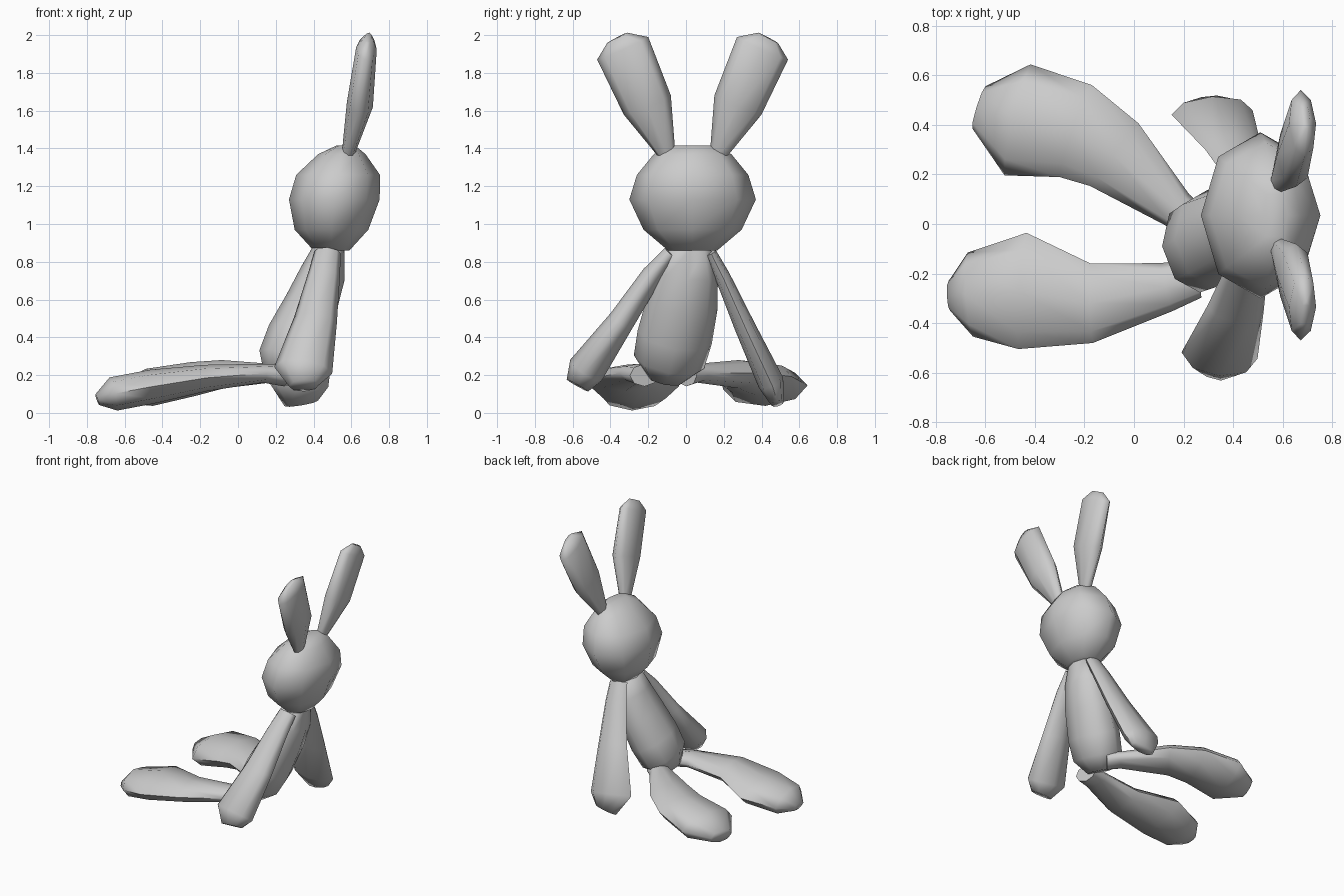
import bpy, bmesh, math
from mathutils import Vector

if "Cube" in bpy.data.objects:
    bpy.data.objects.remove(bpy.data.objects["Cube"])

grey = bpy.data.materials.new("soft_grey")
grey.use_nodes = True
colour = (0.6, 0.6, 0.6, 1)
grey.diffuse_color = colour
grey.node_tree.nodes["Principled BSDF"].inputs["Base Color"].default_value = colour

X, Y, Z = Vector((1, 0, 0)), Vector((0, 1, 0)), Vector((0, 0, 1))


def loft(name, rings, wide, axis=None, sides=8):
    """Skin a limb through rings of (x, y, z, half width, half thickness)."""
    bm = bmesh.new()
    centres = [Vector(r[:3]) for r in rings]
    loops = []
    for i, (c, r) in enumerate(zip(centres, rings)):
        ahead = centres[min(i + 1, len(rings) - 1)]
        behind = centres[max(i - 1, 0)]
        t = axis or (ahead - behind).normalized()
        u = (wide - t * wide.dot(t)).normalized()
        v = t.cross(u)
        loop = []
        for k in range(sides):
            a = math.tau * k / sides
            loop.append(bm.verts.new(c + u * r[3] * math.cos(a) + v * r[4] * math.sin(a)))
        loops.append(loop)
    for a, b in zip(loops, loops[1:]):
        for k in range(sides):
            n = (k + 1) % sides
            bm.faces.new((a[k], a[n], b[n], b[k]))
    bm.faces.new(loops[0][::-1])
    bm.faces.new(loops[-1])
    bmesh.ops.recalc_face_normals(bm, faces=bm.faces)
    mesh = bpy.data.meshes.new(name)
    bm.to_mesh(mesh)
    bm.free()
    mesh.materials.append(grey)
    obj = bpy.data.objects.new(name, mesh)
    bpy.context.collection.objects.link(obj)
    bpy.ops.object.select_all(action="DESELECT")
    obj.select_set(True)
    bpy.context.view_layer.objects.active = obj
    bpy.ops.object.shade_smooth_by_angle(angle=math.radians(75))


# Leaning torso
loft("body", [
    (.485, .02, .88, .11, .08), (.45, .01, .74, .16, .12),
    (.39, -.02, .58, .19, .14), (.31, -.06, .40, .20, .16),
    (.25, -.09, .27, .19, .15), (.21, -.11, .18, .10, .08)], Y)

# Wide rounded head
MID = .035
loft("head", [
    (.495, MID, .86, .13, .095), (.495, MID, .97, .26, .195),
    (.51, MID, 1.13, .335, .24), (.53, MID, 1.26, .295, .222),
    (.55, MID, 1.37, .205, .125), (.57, MID, 1.415, .12, .05)], Y, Z)

# Paddle-shaped ears, mirrored about the head's middle
ear = [(.585, .14, 1.38, .05, .035), (.645, .24, 1.63, .135, .07),
       (.68, .37, 1.93, .148, .055), (.69, .40, 1.985, .06, .02)]
for name, s in (("left_ear", 1), ("right_ear", -1)):
    loft(name, [(x, MID + s * y, z, w, t) for x, y, z, w, t in ear], Y)

# Flat hanging arms
loft("right_arm", [
    (.475, -.08, .85, .07, .04), (.455, -.18, .73, .085, .055),
    (.41, -.34, .49, .115, .07), (.345, -.53, .225, .155, .10),
    (.35, -.575, .145, .08, .065)], X)
loft("left_arm", [
    (.475, .13, .85, .07, .03), (.455, .19, .73, .085, .04),
    (.40, .31, .46, .115, .055), (.315, .45, .16, .165, .07),
    (.335, .485, .05, .09, .035)], X)

# Outstretched legs with broad feet
loft("right_leg", [
    (.25, -.22, .20, .08, .06), (.13, -.255, .21, .10, .05),
    (-.17, -.32, .185, .16, .07), (-.45, -.27, .14, .235, .09),
    (-.66, -.285, .10, .17, .09), (-.745, -.29, .07, .06, .03)], Y)
loft("left_leg", [
    (.25, .00, .20, .07, .06), (.17, .06, .21, .08, .05),
    (-.08, .28, .205, .16, .075), (-.235, .375, .18, .197, .09),
    (-.47, .42, .135, .23, .10), (-.625, .47, .10, .09, .05)], Y)
